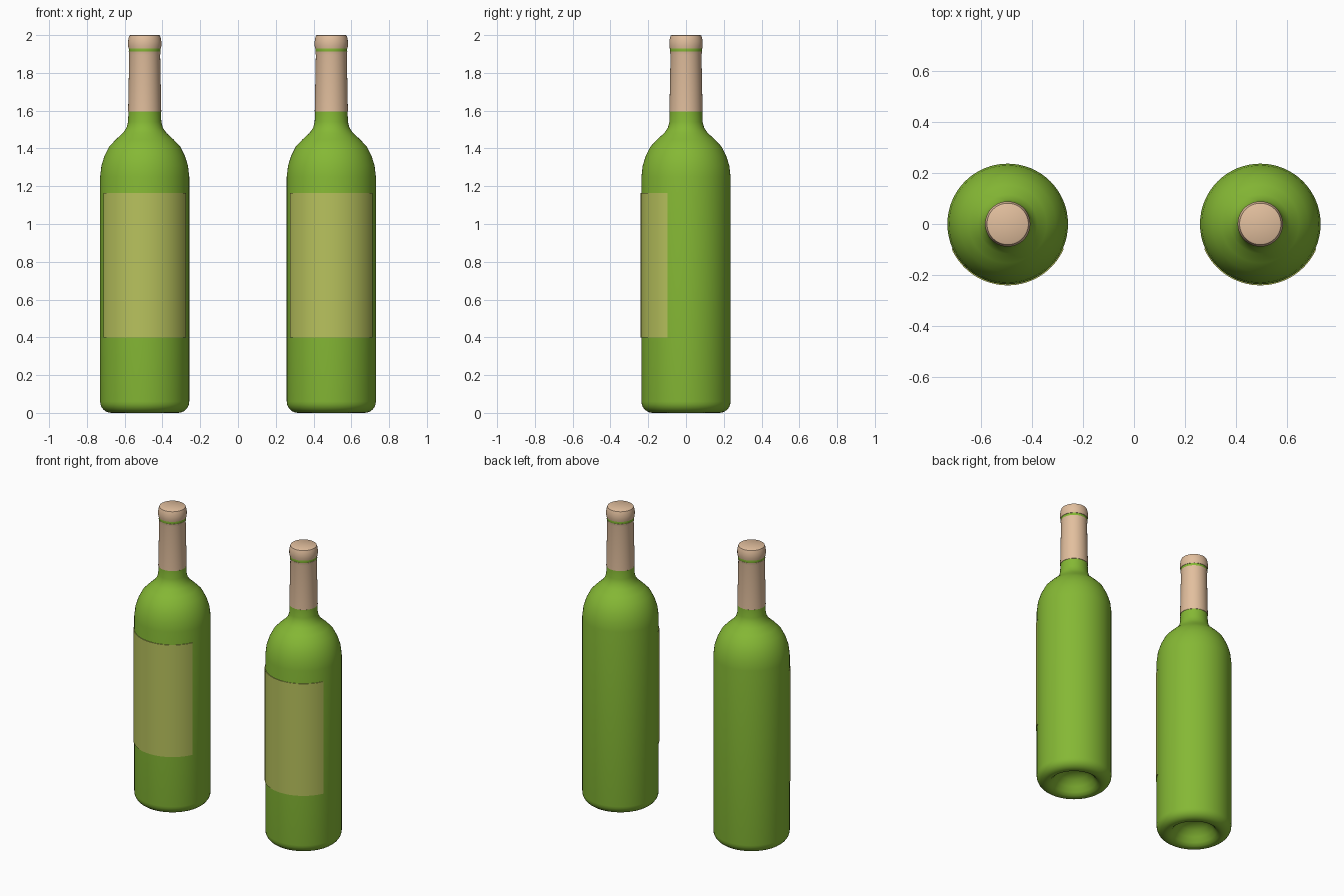
import bpy, bmesh, math

if "Cube" in bpy.data.objects:
    bpy.data.objects.remove(bpy.data.objects["Cube"])

SEG = 64
R = 0.236


def material(name, color):
    m = bpy.data.materials.new(name)
    m.diffuse_color = (*color, 1)
    m.use_nodes = True
    m.node_tree.nodes["Principled BSDF"].inputs["Base Color"].default_value = m.diffuse_color
    return m


GREEN = material("green_glass", (0.235, 0.48, 0.035))
TAN = material("tan_foil", (0.76, 0.52, 0.34))
OLIVE = material("olive_label", (0.48, 0.54, 0.11))


def lathe(name, profile, mat, x, start=0.0, sweep=math.tau, steps=SEG):
    """Revolve (radius, height) points around z; radius 0 becomes a pole."""
    full = abs(sweep - math.tau) < 1e-6
    bm = bmesh.new()
    rings = []
    for r, z in profile:
        if r == 0:
            rings.append([bm.verts.new((0, 0, z))] * (steps + 1))
            continue
        ring = []
        for i in range(steps if full else steps + 1):
            a = start + sweep * i / steps
            ring.append(bm.verts.new((r * math.cos(a), r * math.sin(a), z)))
        rings.append(ring + ring[:1] if full else ring)
    for lo, hi in zip(rings, rings[1:]):
        for i in range(steps):
            quad = [lo[i], lo[i + 1], hi[i + 1], hi[i]]
            bm.faces.new(list(dict.fromkeys(quad)))
    mesh = bpy.data.meshes.new(name)
    bm.to_mesh(mesh)
    bm.free()
    mesh.materials.append(mat)
    ob = bpy.data.objects.new(name, mesh)
    ob.location.x = x
    bpy.context.collection.objects.link(ob)
    bpy.ops.object.select_all(action='DESELECT')
    bpy.context.view_layer.objects.active = ob
    ob.select_set(True)
    bpy.ops.object.shade_smooth_by_angle(angle=math.radians(40))
    return ob


# Glass: hollow punt, rounded heel, straight body, shoulder, neck and lip
punt = [(0, 0.11), (0.05, 0.104), (0.09, 0.085), (0.12, 0.05),
        (0.14, 0.02), (0.158, 0.004), (0.176, 0)]
heel = [(0.176 + 0.06 * math.sin(a), 0.06 - 0.06 * math.cos(a))
        for a in [math.pi / 2 * i / 6 for i in range(1, 7)]]
upper = [(R, 1.25), (0.229, 1.31), (0.213, 1.36), (0.188, 1.41), (0.152, 1.448),
         (0.115, 1.482), (0.096, 1.51), (0.088, 1.54), (0.086, 1.6),
         (0.080, 1.90), (0.084, 1.912), (0.084, 1.935), (0.075, 1.96), (0, 1.96)]
glass = punt + heel + upper

# Foil sleeve around the neck, and the cap above the exposed glass ring
sleeve = [(0.086, 1.595), (0.0878, 1.596), (0.082, 1.895), (0.085, 1.913), (0.08, 1.914)]
cap = [(0.08, 1.928), (0.086, 1.93), (0.0885, 1.945), (0.0885, 1.965),
       (0.085, 1.985), (0.081, 1.997), (0.076, 2.0), (0, 2.0)]

# Thin label wrapped around the front
label = [(R, 0.40), (0.240, 0.40), (0.240, 1.163), (R, 1.163)]
half = math.radians(66)

for side, x in (("left", -0.494), ("right", 0.494)):
    lathe(side + "_bottle", glass, GREEN, x)
    lathe(side + "_neck_foil", sleeve, TAN, x)
    lathe(side + "_cap", cap, TAN, x)
    lathe(side + "_label", label, OLIVE, x, -math.pi / 2 - half, 2 * half, 32)
